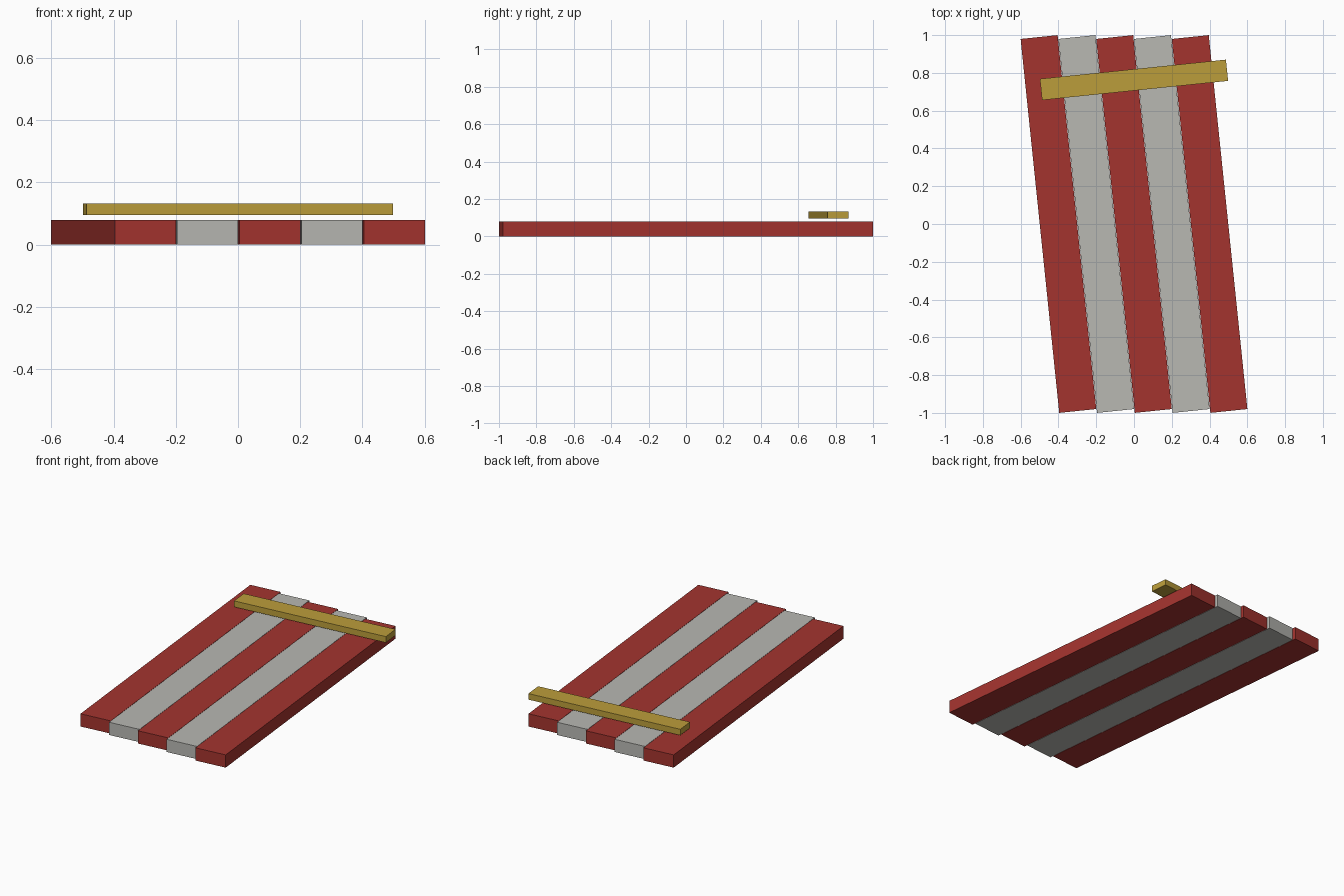
import bpy
import math

cube = bpy.data.objects.get("Cube")
if cube:
    bpy.data.objects.remove(cube, do_unlink=True)

TILT = math.radians(5.9)


def make_material(name, rgb):
    mat = bpy.data.materials.new(name)
    mat.use_nodes = True
    color = (*rgb, 1.0)
    mat.diffuse_color = color
    mat.node_tree.nodes["Principled BSDF"].inputs["Base Color"].default_value = color
    return mat


def make_box(name, size, location, mat):
    bpy.ops.mesh.primitive_cube_add(size=1, location=location, rotation=(0, 0, TILT))
    obj = bpy.context.object
    obj.name = name
    obj.scale = size
    obj.data.materials.append(mat)
    return obj


red = make_material("brick red", (0.37, 0.034, 0.028))
grey = make_material("pale grey", (0.48, 0.48, 0.45))
gold = make_material("dull gold", (0.50, 0.34, 0.043))

# Alternating slanted planks, side by side
for i in range(5):
    make_box(f"plank_{i + 1}", (0.197, 1.99, 0.08), ((i - 2) * 0.2, 0, 0.04),
             grey if i % 2 else red)

# Crossbar hovering just above the back end
make_box("crossbar", (0.99, 0.113, 0.038), (0, 0.763, 0.114), gold)
